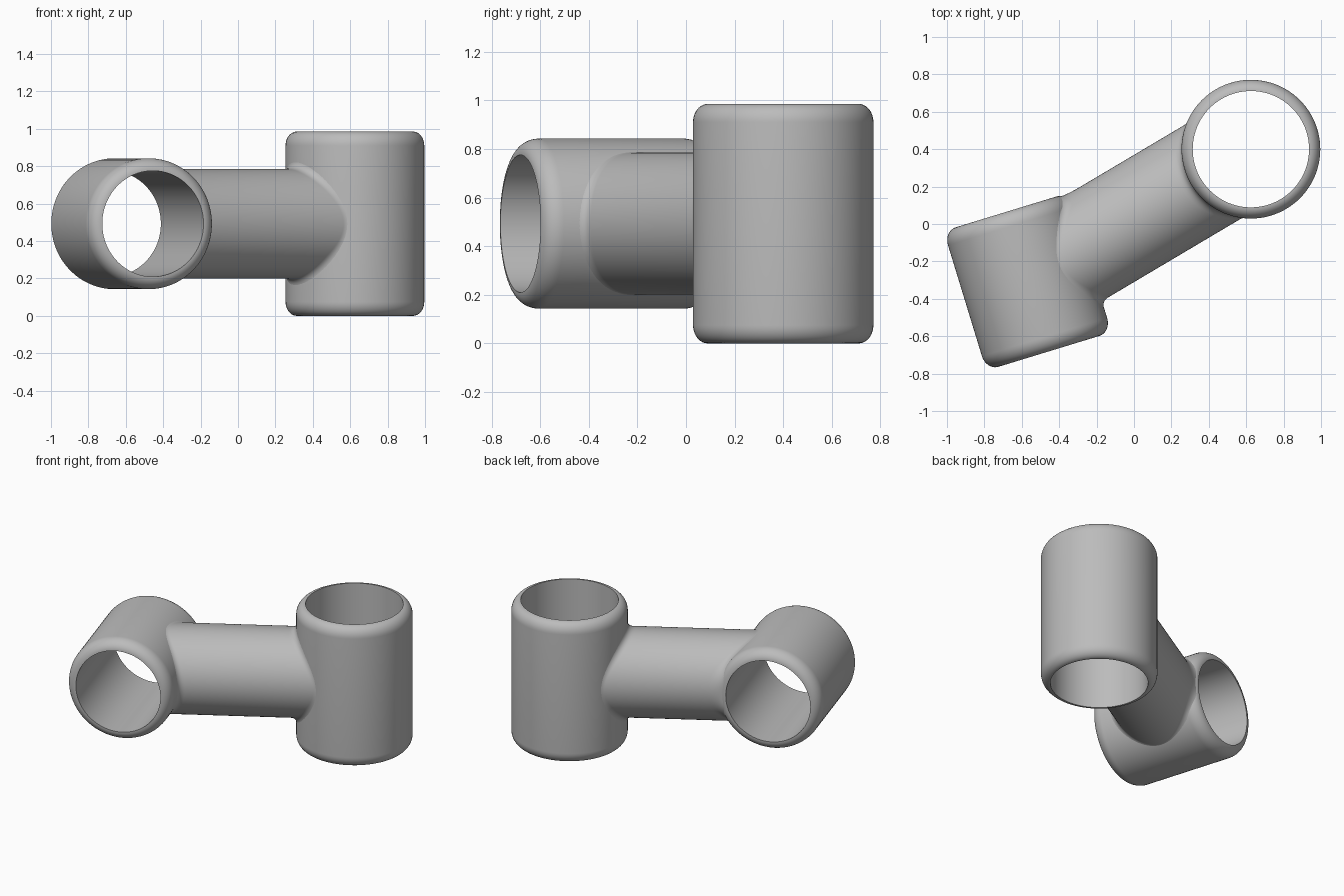
import bpy, bmesh, math
from mathutils import Vector

cube = bpy.data.objects.get("Cube")
if cube:
    bpy.data.objects.remove(cube, do_unlink=True)

GREY = (0.5, 0.5, 0.5, 1)
mat = bpy.data.materials.new("plain grey")
mat.use_nodes = True
mat.diffuse_color = GREY
mat.node_tree.nodes["Principled BSDF"].inputs["Base Color"].default_value = GREY

SIDES = 96
MID_Z = 0.4925
UP = Vector((0, 0, 1))


def build(name, rings, closed):
    """Skin a list of point rings into a smooth mesh."""
    bm = bmesh.new()
    loops = [[bm.verts.new(p) for p in ring] for ring in rings]
    pairs = list(zip(loops, loops[1:]))
    if closed:
        pairs.append((loops[-1], loops[0]))
    for a, b in pairs:
        for i in range(SIDES):
            j = (i + 1) % SIDES
            bm.faces.new((a[i], a[j], b[j], b[i]))
    bmesh.ops.recalc_face_normals(bm, faces=bm.faces)
    mesh = bpy.data.meshes.new(name)
    bm.to_mesh(mesh)
    bm.free()
    mesh.materials.append(mat)
    obj = bpy.data.objects.new(name, mesh)
    bpy.context.collection.objects.link(obj)
    bpy.ops.object.select_all(action='DESELECT')
    obj.select_set(True)
    bpy.context.view_layer.objects.active = obj
    bpy.ops.object.shade_smooth_by_angle(angle=math.radians(35))


class Sleeve:
    """Open tube with rounded outer rims."""

    def __init__(self, name, centre, axis, outer, bore, half, rim):
        self.name, self.centre, self.axis = name, Vector(centre), Vector(axis).normalized()
        self.outer, self.bore, self.half, self.rim = outer, bore, half, rim

    def radius_at(self, along):
        t = max(0, min(1, (abs(along) - self.half + self.rim) / self.rim))
        return self.outer - (self.outer - self.bore) * (1 - math.sqrt(1 - t * t))

    def build(self):
        x = self.axis.orthogonal().normalized()
        y = self.axis.cross(x)
        steps = [math.sin(i / 10 * math.pi / 2) for i in range(11)]
        outside = [self.half - self.rim + self.rim * t for t in steps]
        alongs = [-a for a in reversed(outside)] + outside
        profile = [(self.radius_at(a), a) for a in alongs]
        # the rim ends meet the bore, so closing the loop makes the inner wall
        rings = []
        for r, a in profile:
            rings.append([self.centre + self.axis * a + r * (x * math.cos(t) + y * math.sin(t))
                          for t in (math.tau * i / SIDES for i in range(SIDES))])
        build(self.name, rings, True)

    def hit(self, start, direction, extra=0):
        """Point where an outgoing line leaves the sleeve grown by extra."""
        m = start - self.centre
        m -= m.dot(self.axis) * self.axis
        q = direction - direction.dot(self.axis) * self.axis
        a, b, c = q.dot(q), m.dot(q), m.dot(m) - (self.outer + extra) ** 2
        return start + direction * ((-b + math.sqrt(max(0, b * b - a * c))) / a)

    def settle(self, p, sink=0.002):
        """Move a point onto the outer skin, kept short of the rim."""
        rel = p - self.centre
        along = rel.dot(self.axis)
        radial = (rel - along * self.axis).normalized()
        limit = self.half - 0.006
        along = max(-limit, min(limit, along))
        return self.centre + along * self.axis + radial * (self.radius_at(along) - sink)


upright = Sleeve("upright_sleeve", (0.625, 0.40, MID_Z), UP, 0.371, 0.311, MID_Z, 0.075)
tilt = math.radians(17)
level = Sleeve("level_sleeve", (-0.569, -0.308, MID_Z),
               (-math.sin(tilt), math.cos(tilt), 0), 0.35, 0.283, 0.39, 0.08)
upright.build()
level.build()

# Connecting arm, flared where it blends into each sleeve
ARM, FLARE, STEPS = 0.2925, 0.05, 8
arm_dir = (upright.centre - level.centre).normalized()
side = UP.cross(arm_dir)


def flare(sleeve, direction):
    rings = [[] for _ in range(STEPS + 1)]
    for i in range(SIDES):
        t = math.tau * i / SIDES
        out = side * math.cos(t) + UP * math.sin(t)
        ball = sleeve.hit(sleeve.centre + out * (ARM + FLARE), direction, FLARE)
        on_arm = ball - out * FLARE
        on_sleeve = sleeve.settle(ball)
        corner = sleeve.hit(sleeve.centre + out * ARM, direction)
        for k, ring in enumerate(rings):
            f = k / STEPS
            ring.append(on_sleeve * (1 - f) ** 2 + corner * 2 * f * (1 - f) + on_arm * f * f)
    return rings


build("connecting_arm", flare(level, arm_dir) + flare(upright, -arm_dir)[::-1], False)
